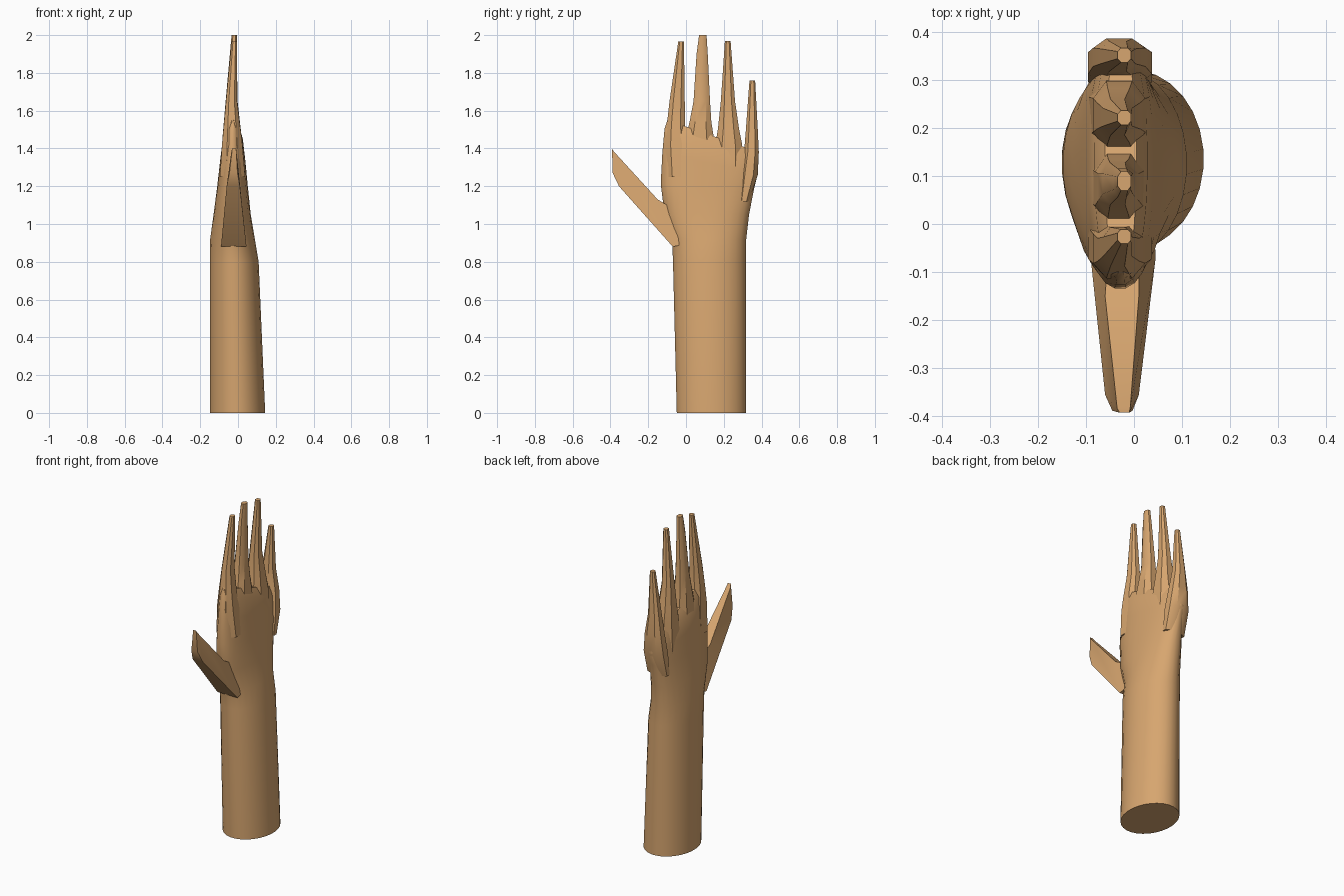
import bpy, math

cube = bpy.data.objects.get("Cube")
if cube:
    bpy.data.objects.remove(cube, do_unlink=True)

skin = bpy.data.materials.new("tan_skin")
skin.use_nodes = True
tan = (0.68, 0.38, 0.16, 1)
skin.diffuse_color = tan
skin.node_tree.nodes["Principled BSDF"].inputs["Base Color"].default_value = tan


def skin_rings(name, rings, angle):
    """Bridge a stack of closed point rings and cap both ends."""
    n = len(rings[0])
    verts = [p for ring in rings for p in ring]
    faces = [tuple(reversed(range(n))), tuple(range(len(verts) - n, len(verts)))]
    for r in range(len(rings) - 1):
        for i in range(n):
            j = (i + 1) % n
            faces.append((r * n + i, r * n + j, (r + 1) * n + j, (r + 1) * n + i))
    mesh = bpy.data.meshes.new(name)
    mesh.from_pydata(verts, [], faces)
    mesh.materials.append(skin)
    obj = bpy.data.objects.new(name, mesh)
    bpy.context.collection.objects.link(obj)
    bpy.ops.object.select_all(action='DESELECT')
    obj.select_set(True)
    bpy.context.view_layer.objects.active = obj
    bpy.ops.object.shade_smooth_by_angle(angle=math.radians(angle))
    return obj


def oval(z, y0, y1, x0, x1, sides, power=1.0, tilt=0.0):
    """Rounded ring filling a box; a power below 1 squares it off."""
    ring = []
    for i in range(sides):
        a = 2 * math.pi * (i + 0.5) / sides
        c, s = math.cos(a), math.sin(a)
        x = (x0 + x1) / 2 + (x1 - x0) / 2 * math.copysign(abs(c) ** power, c)
        y = (y0 + y1) / 2 + (y1 - y0) / 2 * math.copysign(abs(s) ** power, s)
        ring.append((x, y, z - tilt * (y - 0.13)))
    return ring


# Forearm and palm: z, y range, x range, tilt towards the little finger
sections = [
    (0.0, -0.05, 0.32, -0.15, 0.145, 0),
    (0.8, -0.07, 0.32, -0.15, 0.11, 0),
    (0.92, -0.075, 0.32, -0.148, 0.09, 0),
    (1.05, -0.115, 0.335, -0.13, 0.068, 0),
    (1.2, -0.135, 0.362, -0.11, 0.052, 0.05),
    (1.32, -0.127, 0.383, -0.096, 0.04, 0.2),
    (1.42, -0.115, 0.378, -0.083, 0.028, 0.35),
    (1.47, -0.1, 0.365, -0.06, 0.005, 0.35),
]
rings = [oval(z, y0, y1, x0, x1, 28, 1 if z < 1 else 0.88, t)
         for z, y0, y1, x0, x1, t in sections]
skin_rings("forearm_and_palm", rings, 40)


def depth(z):
    """Front-to-back thickness of the hand at a height."""
    t = (z - 1.3) / 0.7
    back = -0.1 + 0.065 * t
    front = 0.042 - 0.047 * min(1, t * 1.8)
    return back, front


# Fingers: height and y range from root to tip
fingers = {
    "index_finger": [(1.25, -0.11, 0.03), (1.42, -0.117, 0.015), (1.52, -0.105, -0.002),
                     (1.65, -0.09, -0.004), (1.965, -0.042, -0.01)],
    "middle_finger": [(1.25, 0.01, 0.16), (1.47, -0.003, 0.15), (1.54, 0.015, 0.138),
                      (1.65, 0.037, 0.13), (1.9, 0.054, 0.117), (2.0, 0.068, 0.11)],
    "ring_finger": [(1.2, 0.14, 0.31), (1.42, 0.15, 0.302), (1.5, 0.165, 0.285),
                    (1.65, 0.182, 0.262), (1.97, 0.205, 0.237)],
    "little_finger": [(1.12, 0.28, 0.335), (1.26, 0.285, 0.383), (1.38, 0.305, 0.388),
                      (1.5, 0.315, 0.382), (1.76, 0.335, 0.367)],
}
for name, stations in fingers.items():
    rings = []
    top = stations[-1][0]
    for z, y0, y1 in stations:
        # short fingers taper to their own tip
        back, front = depth(max(1.3, z + (2.0 - top) * max(0, z - 1.3) / (top - 1.3)))
        rings.append(oval(z, y0, y1, back, front, 8, 0.8))
    skin_rings(name, rings, 35)

# Thumb: a wedge with a broad underside and a narrow top ridge
wedge = [
    ((0.03, 0.9, -0.08, 0.04), (0.0, 1.04, -0.05, 0.01)),
    ((-0.07, 0.88, -0.09, 0.045), (-0.15, 1.13, -0.06, 0.01)),
    ((-0.355, 1.2, -0.06, 0.01), (-0.383, 1.385, -0.035, -0.008)),
    ((-0.388, 1.27, -0.045, -0.003), (-0.392, 1.4, -0.03, -0.01)),
]
rings = []
for (yb, zb, b0, b1), (yt, zt, t0, t1) in wedge:
    rings.append([(b0, yb, zb), (b1, yb, zb), (t1, yt, zt), (t0, yt, zt)])
skin_rings("thumb", rings, 25)

# Make every part face outwards
for obj in list(bpy.context.collection.objects):
    if obj.type == 'MESH' and skin.name in obj.data.materials:
        bpy.context.view_layer.objects.active = obj
        obj.select_set(True)
        bpy.ops.object.mode_set(mode='EDIT')
        bpy.ops.mesh.select_all(action='SELECT')
        bpy.ops.mesh.normals_make_consistent(inside=False)
        bpy.ops.object.mode_set(mode='OBJECT')
